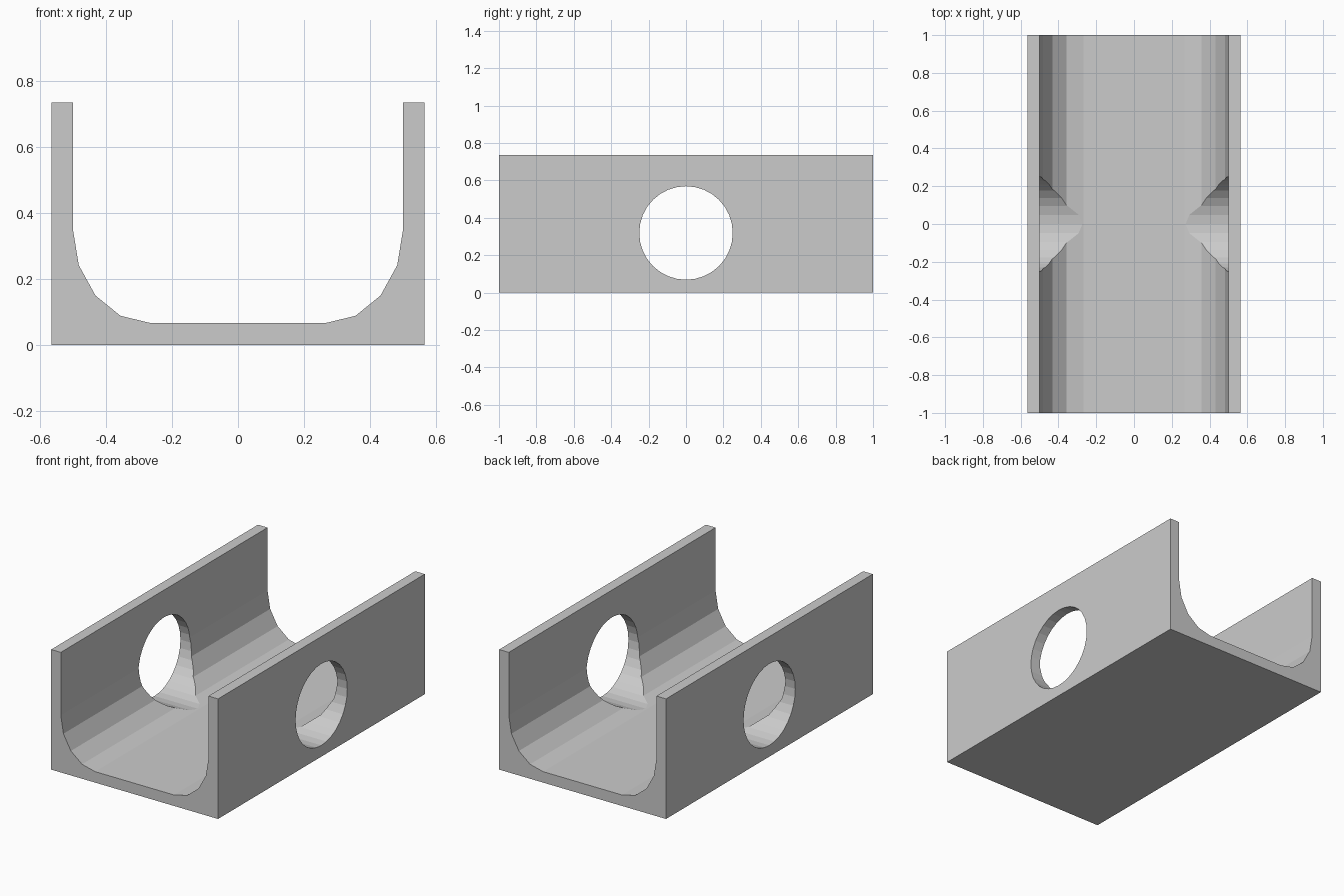
import bpy, bmesh, math
from mathutils import Matrix

if "Cube" in bpy.data.objects:
    bpy.data.objects.remove(bpy.data.objects["Cube"])

W, H, IN, FLOOR = 0.565, 0.735, 0.5, 0.067   # outer half width, height, inner half width, floor top
RX, RZ, SEG = 0.233, 0.283, 4                # rounded inner corner


def add_object(name, bm):
    bmesh.ops.recalc_face_normals(bm, faces=bm.faces)
    mesh = bpy.data.meshes.new(name)
    bm.to_mesh(mesh)
    bm.free()
    obj = bpy.data.objects.new(name, mesh)
    bpy.context.collection.objects.link(obj)
    return obj


# U-shaped channel: half profile mirrored, then extruded along y
half = [(W, 0), (W, H), (IN, H)]
for i in range(SEG + 1):
    a = math.pi / 2 * i / SEG
    half.append((IN - RX + RX * math.cos(a), FLOOR + RZ - RZ * math.sin(a)))
profile = half + [(-x, z) for x, z in reversed(half)]
bm = bmesh.new()
face = bm.faces.new([bm.verts.new((x, -1, z)) for x, z in profile])
ext = bmesh.ops.extrude_face_region(bm, geom=[face])
bmesh.ops.translate(bm, vec=(0, 2, 0),
                    verts=[v for v in ext["geom"] if isinstance(v, bmesh.types.BMVert)])
channel = add_object("channel", bm)

# Round hole through both side walls
bm = bmesh.new()
bmesh.ops.create_cone(bm, cap_ends=True, segments=32, radius1=0.25, radius2=0.25, depth=2,
                      matrix=Matrix.Translation((0, 0, 0.3185)) @ Matrix.Rotation(math.pi / 2, 4, 'Y'))
cutter = add_object("hole_cutter", bm)

mod = channel.modifiers.new("side_holes", 'BOOLEAN')
mod.operation = 'DIFFERENCE'
mod.solver = 'EXACT'
mod.object = cutter
bpy.context.view_layer.objects.active = channel
channel.select_set(True)
bpy.ops.object.modifier_apply(modifier=mod.name)
bpy.data.objects.remove(cutter)
